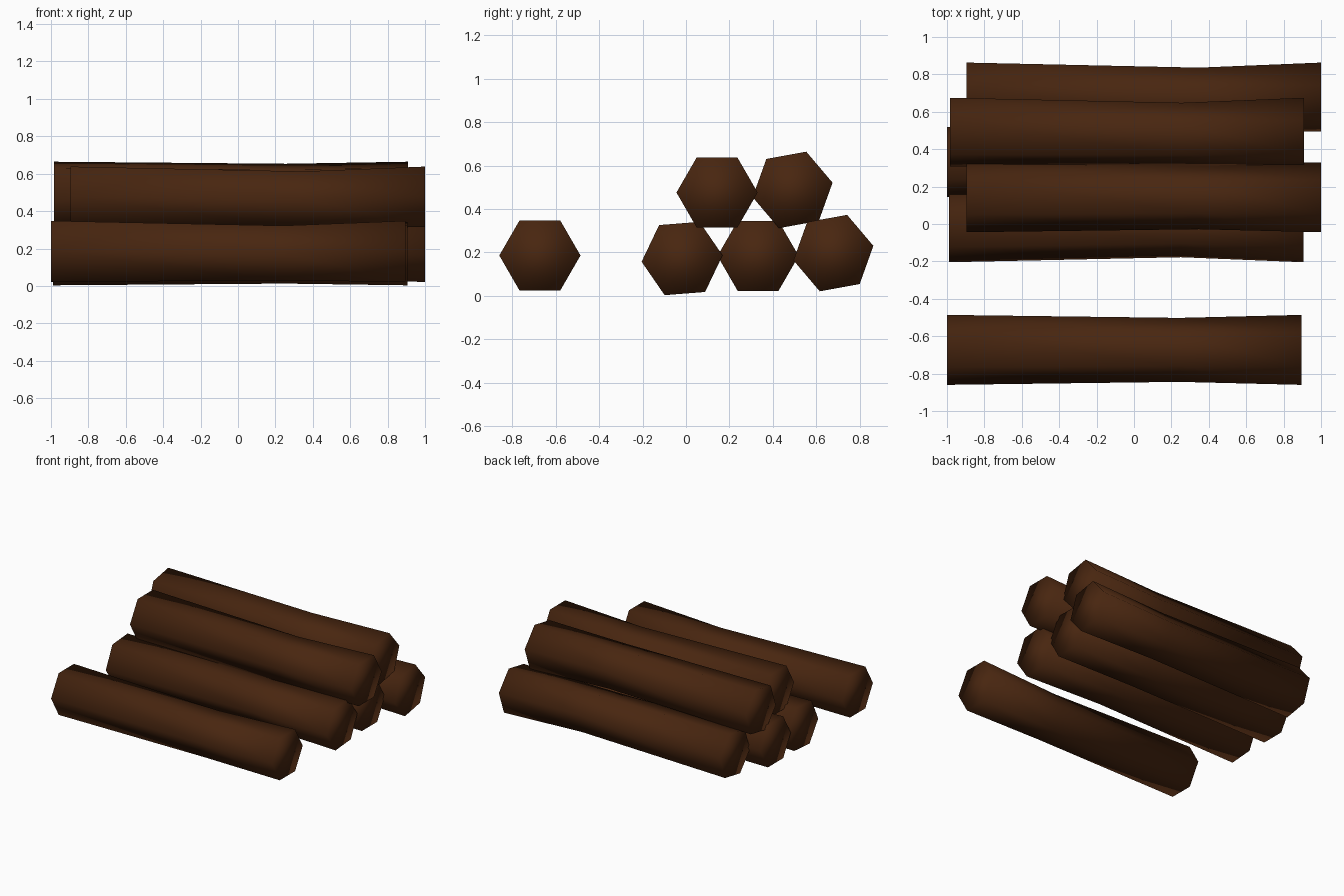
import bpy, math
from mathutils import Matrix, Vector

if "Cube" in bpy.data.objects:
    bpy.data.objects.remove(bpy.data.objects["Cube"])

bark = bpy.data.materials.new("dark brown bark")
bark.diffuse_color = (0.065, 0.019, 0.005, 1)
bark.use_nodes = True
bark.node_tree.nodes["Principled BSDF"].inputs["Base Color"].default_value = bark.diffuse_color

R_END, R_MID = 0.187, 0.171      # end and waist radii
LENGTH, WAIST = 1.895, 0.655     # log length, waist position along it
SAG = 0.012                      # the waist sits slightly off the axis


def log(name, x0, y, z, roll):
    """Six-sided log along x, with a narrower waist, rolled about its axis."""
    rot = Matrix.Rotation(math.radians(roll), 3, 'X')
    rings = [(0, R_END, 0), (LENGTH * WAIST, R_MID, -SAG), (LENGTH, R_END, 0)]
    verts = []
    for x, r, dz in rings:
        for i in range(6):
            a = math.radians(60 * i)
            p = rot @ Vector((0, r * math.cos(a), r * math.sin(a) + dz))
            verts.append((x0 + x, y + p.y, z + p.z))
    faces = [tuple(range(5, -1, -1)), tuple(range(12, 18))]
    for k in (0, 6):
        for i in range(6):
            j = (i + 1) % 6
            faces.append((k + i, k + j, k + 6 + j, k + 6 + i))
    me = bpy.data.meshes.new(name)
    me.from_pydata(verts, [], faces)
    me.materials.append(bark)
    me.polygons.foreach_set("use_smooth", [True] * len(me.polygons))
    me.update()
    bpy.context.collection.objects.link(bpy.data.objects.new(name, me))


# loose log in front of the pile
log("loose_log", -1.0, -0.673, 0.186, 0)
# bottom row
log("bottom_log_front", -0.99, -0.018, 0.172, 64.5)
log("bottom_log_middle", -1.0, 0.332, 0.184, 0)
log("bottom_log_back", -0.895, 0.679, 0.197, -109.7)
# top row
log("top_log_front", -0.895, 0.143, 0.476, 0)
log("top_log_back", -0.985, 0.491, 0.488, -109.7)
